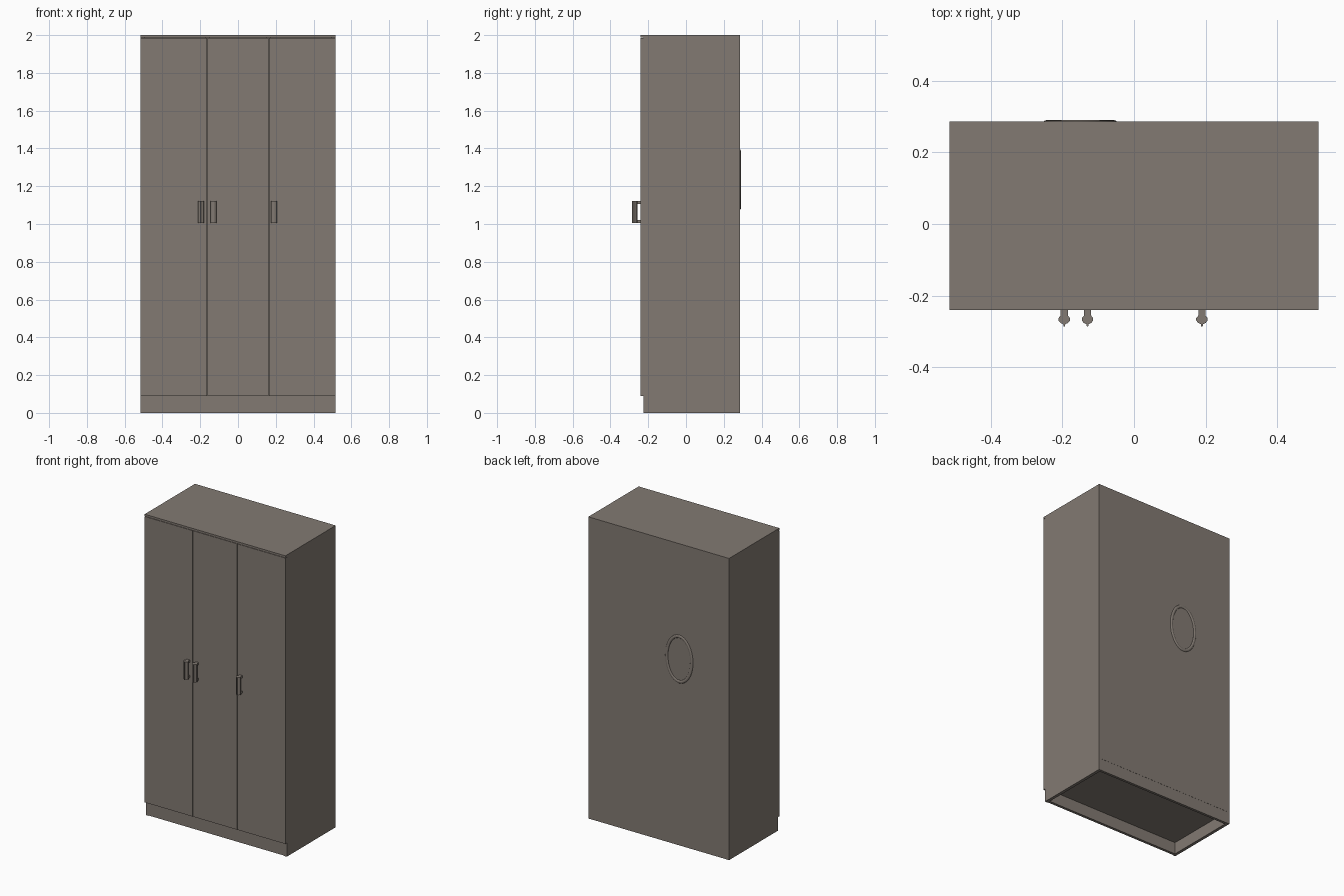
import bpy, bmesh, math

if "Cube" in bpy.data.objects:
    bpy.data.objects.remove(bpy.data.objects["Cube"])

# One taupe colour for the whole wardrobe
taupe = bpy.data.materials.new("taupe")
taupe.diffuse_color = (0.225, 0.195, 0.170, 1)
taupe.use_nodes = True
taupe.node_tree.nodes["Principled BSDF"].inputs["Base Color"].default_value = taupe.diffuse_color


def finish(name, bm):
    bmesh.ops.recalc_face_normals(bm, faces=bm.faces)
    mesh = bpy.data.meshes.new(name)
    bm.to_mesh(mesh)
    bm.free()
    mesh.materials.append(taupe)
    ob = bpy.data.objects.new(name, mesh)
    bpy.context.collection.objects.link(ob)
    return ob


def add_box(bm, x0, x1, y0, y1, z0, z1):
    verts = bmesh.ops.create_cube(bm, size=1)["verts"]
    for v in verts:
        v.co.x = x1 if v.co.x > 0 else x0
        v.co.y = y1 if v.co.y > 0 else y0
        v.co.z = z1 if v.co.z > 0 else z0


def box(name, *dims):
    bm = bmesh.new()
    add_box(bm, *dims)
    return finish(name, bm)


W, T = 0.516, 0.02              # half width, board thickness
FRONT, CASE, BACK = -0.241, -0.226, 0.286
DOOR_Z, TOP_Z = 0.09, 1.987

# Carcass boards
box("left_side", -W, -W + T, CASE, BACK, 0, TOP_Z)
box("right_side", W - T, W, CASE, BACK, 0, TOP_Z)
box("top_board", -W, W, FRONT, BACK, TOP_Z, 2.0)
box("bottom_board", -W + T, W - T, CASE, BACK - 0.01, 0.078, 0.098)
box("back_panel", -W + T, W - T, BACK - 0.015, BACK, 0.08, TOP_Z)
box("back_plinth", -W + T, W - T, BACK - 0.018, BACK - 0.001, 0, 0.08)
box("front_plinth", -W + T, W - T, CASE + 0.004, CASE + 0.022, 0, 0.08)
for i, x in enumerate((-0.162, 0.162)):
    box(f"divider_{i + 1}", x - 0.01, x + 0.01, CASE, BACK - 0.015, 0.098, TOP_Z)

# Three doors lying in front of the carcass with fine gaps
edges = (-W, -0.162, 0.162, W)
for i in range(3):
    g = 0.0015
    box(f"door_{i + 1}", edges[i] + (g if i else 0), edges[i + 1] - (g if i < 2 else 0),
        FRONT, CASE, DOOR_Z, TOP_Z - 0.002)


# Bracket handle: ridged grip on two short legs
def handle(name, x):
    z0, z1, leg = 1.005, 1.123, 0.016
    half = [(0.010, -0.256), (0.016, -0.263), (0.016, -0.270), (0.010, -0.277), (0.003, -0.280), (0.002, -0.286)]
    outline = half + [(-a, b) for a, b in reversed(half)]
    bm = bmesh.new()
    face = bm.faces.new([bm.verts.new((x + a, b, z0)) for a, b in outline])
    ext = bmesh.ops.extrude_face_region(bm, geom=[face])
    for v in ext["geom"]:
        if isinstance(v, bmesh.types.BMVert):
            v.co.z = z1
    if not face.is_valid or len(bm.faces) < len(outline) + 2:
        bm.faces.new([v for v in bm.verts if abs(v.co.z - z0) < 1e-5])
    for z in (z0, z1 - leg):
        add_box(bm, x - 0.010, x + 0.010, -0.258, FRONT + 0.002, z, z + leg)
    finish(name, bm)


for n, x in (("left", -0.195), ("middle", -0.130), ("right", 0.190)):
    handle(n + "_handle", x)

# Shallow oval ring raised on the back panel
bm = bmesh.new()
N, M, r = 32, 8, 0.011
rings = []
for i in range(N):
    a = 2 * math.pi * i / N
    ring = []
    for j in range(M):
        b = 2 * math.pi * j / M
        k = r * math.cos(b)
        ring.append(bm.verts.new((-0.15 + (0.092 + k) * math.cos(a),
                                  BACK - 0.001 + 0.006 * math.sin(b),
                                  1.235 + (0.150 + k) * math.sin(a))))
    rings.append(ring)
for i in range(N):
    p, q = rings[i], rings[(i + 1) % N]
    for j in range(M):
        bm.faces.new((p[j], q[j], q[(j + 1) % M], p[(j + 1) % M]))
for f in bm.faces:
    f.smooth = True
finish("back_oval_ring", bm)
